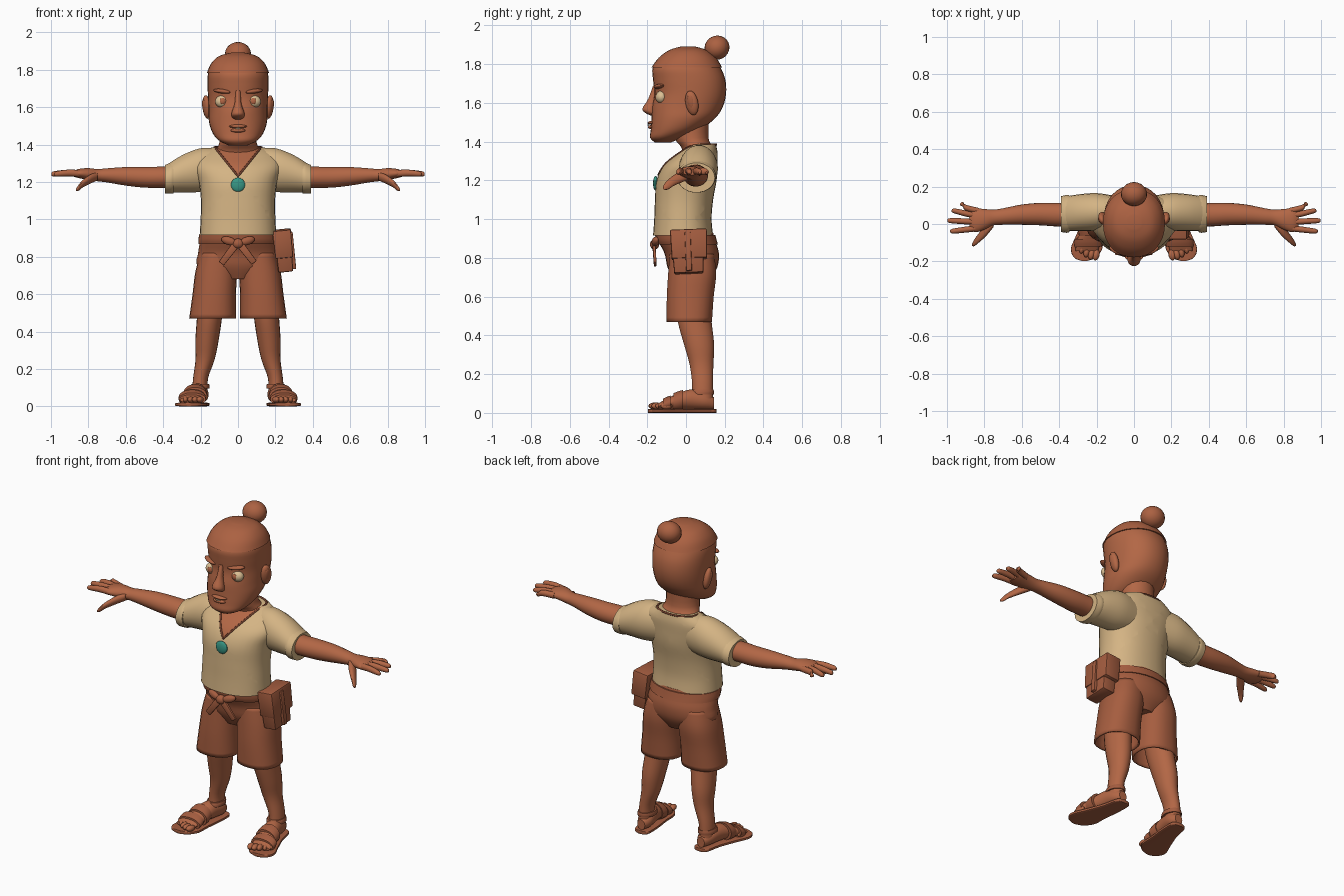
import bpy, bmesh, math
from mathutils import Matrix, Vector, Euler
from mathutils.bvhtree import BVHTree

cube = bpy.data.objects.get("Cube")
if cube:
    bpy.data.objects.remove(cube, do_unlink=True)


def material(name, r, g, b):
    mat = bpy.data.materials.new(name)
    mat.use_nodes = True
    colour = (r, g, b, 1)
    mat.diffuse_color = colour
    shader = next(n for n in mat.node_tree.nodes if n.type == 'BSDF_PRINCIPLED')
    shader.inputs["Base Color"].default_value = colour
    shader.inputs["Roughness"].default_value = .8
    return mat


SKIN = material("warm brown skin", .45, .135, .06)
HAIR = material("brown hair", .41, .12, .054)
CLOTH = material("rust brown cloth", .38, .11, .05)
LEATHER = material("brown leather", .37, .108, .05)
SHIRT = material("cream linen", .66, .455, .23)
EYE = material("pale eye", .72, .53, .3)
CORD = material("dark cord", .17, .05, .025)
TEAL = material("teal stone", .04, .31, .235)


def finish(name, bm, mats, mirror=False, angle=40):
    """Turn a bmesh into a smooth-shaded, optionally mirrored object."""
    bmesh.ops.recalc_face_normals(bm, faces=bm.faces[:])
    mesh = bpy.data.meshes.new(name)
    bm.to_mesh(mesh)
    bm.free()
    for mat in mats:
        mesh.materials.append(mat)
    for poly in mesh.polygons:
        poly.use_smooth = True
    mesh.set_sharp_from_angle(angle=math.radians(angle))
    obj = bpy.data.objects.new(name, mesh)
    bpy.context.scene.collection.objects.link(obj)
    if mirror:
        mod = obj.modifiers.new("Mirror", 'MIRROR')
        mod.use_axis[0] = True
    return obj


def spline(sections, steps):
    """Catmull-Rom interpolation of cross-section tuples."""
    result = []
    last = len(sections) - 1
    for i in range(last):
        a, b = sections[max(i - 1, 0)], sections[i]
        c, d = sections[i + 1], sections[min(i + 2, last)]
        for s in range(steps):
            t = s / steps
            result.append([q + .5 * t * (r - p + t * (2 * p - 5 * q + 4 * r - u
                           + t * (3 * (q - r) + u - p)))
                           for p, q, r, u in zip(a, b, c, d)])
    return result + [list(sections[last])]


def loft_mesh(axis, sections, n=22, steps=4, power=2, caps=True):
    """Sections: position along axis, two centre values, two radii."""
    bm = bmesh.new()
    rings = []
    for t, c1, c2, r1, r2 in spline(sections, steps):
        ring = []
        for k in range(n):
            a = math.tau * k / n
            u, v = [math.copysign(abs(w) ** (2 / power), w) for w in (math.cos(a), math.sin(a))]
            co = [c1 + max(r1, .001) * u, c2 + max(r2, .001) * v]
            co.insert("xyz".index(axis), t)
            ring.append(bm.verts.new(co))
        rings.append(ring)
    for low, high in zip(rings, rings[1:]):
        for k in range(n):
            j = (k + 1) % n
            bm.faces.new((low[k], low[j], high[j], high[k]))
    if caps:
        bm.faces.new(rings[0])
        bm.faces.new(rings[-1])
    return bm


def loft(name, axis, sections, mat, mirror=False, **options):
    return finish(name, loft_mesh(axis, sections, **options), [mat], mirror)


def ball(name, place, size, mat, mirror=False, turn=(0, 0, 0)):
    bm = bmesh.new()
    bmesh.ops.create_uvsphere(bm, u_segments=18, v_segments=12, radius=1,
                              matrix=Matrix.LocRotScale(Vector(place), Euler(turn), Vector(size)))
    return finish(name, bm, [mat], mirror)


def box(name, place, size, mat, turn=(0, 0, 0), taper=1, bevel=.008):
    bm = bmesh.new()
    bmesh.ops.create_cube(bm, size=1)
    for v in bm.verts:
        if v.co.z < 0:
            v.co.xy *= taper
    bm.transform(Matrix.LocRotScale(Vector(place), Euler(turn), Vector(size)))
    bmesh.ops.bevel(bm, geom=bm.edges[:], offset=bevel, segments=2, affect='EDGES', profile=.5)
    return finish(name, bm, [mat])


# Head, hair and neck; head profile gives height, front, back, half width
profile = [(1.395, -.16, -.08, .05), (1.42, -.185, -.02, .1), (1.46, -.182, .07, .135),
           (1.52, -.178, .15, .155), (1.58, -.175, .19, .157), (1.65, -.163, .207, .16),
           (1.72, -.17, .203, .163), (1.78, -.172, .18, .16), (1.83, -.135, .15, .138),
           (1.87, -.08, .1, .095), (1.888, -.02, .04, .03)]
skull = [(z, 0, (f + b) / 2, w, (b - f) / 2) for z, f, b, w in profile]
loft("head", "z", skull, SKIN, n=32, power=2.15)
loft("hair_cap", "z", [(z + .003, x, y, w + .006, d + .006) for z, x, y, w, d in skull[-4:]],
     HAIR, n=32, power=2.15)
ball("hair_bun", (0, .16, 1.885), (.07, .065, .062), HAIR, turn=(.5, 0, 0))
loft("neck", "z", [(1.3, 0, .06, .12, .06), (1.37, 0, .055, .115, .08),
                   (1.42, 0, .03, .098, .087), (1.55, 0, .03, .095, .09)], SKIN)

# Face
loft("nose", "z", [(1.535, 0, -.17, .018, .012), (1.548, 0, -.18, .033, .03),
                   (1.57, 0, -.19, .034, .036), (1.62, 0, -.172, .018, .024),
                   (1.69, 0, -.158, .013, .012)], SKIN, n=14)
ball("ear", (.167, .03, 1.6), (.022, .034, .064), SKIN, True, (.15, .15, -.3))
ball("ear_hollow", (.182, .024, 1.605), (.008, .018, .038), HAIR, True, (.15, .15, -.3))
ball("eye", (.085, -.127, 1.63), (.038, .03, .033), EYE, True)
ball("iris", (.082, -.152, 1.632), (.016, .008, .017), SKIN, True)
ball("eyebrow", (.085, -.14, 1.685), (.05, .022, .012), HAIR, True, (0, -.12, .35))
ball("upper_lip", (0, -.177, 1.497), (.048, .021, .01), SKIN)
ball("lower_lip", (0, -.176, 1.475), (.04, .02, .011), SKIN)
ball("teeth", (0, -.195, 1.486), (.018, .004, .004), EYE)

# Shirt body with a V neckline cut into its front
bm = loft_mesh("z", [(.915, 0, -.015, .205, .155), (1, 0, -.016, .2, .148), (1.1, 0, -.01, .198, .15),
                     (1.2, 0, .003, .21, .155), (1.28, 0, .025, .235, .137),
                     (1.34, 0, .06, .215, .103), (1.385, 0, .085, .14, .07)], n=32, power=2.2)
apex, slope = 1.23, .8
for side in (1, -1):
    bmesh.ops.bisect_plane(bm, geom=bm.verts[:] + bm.edges[:] + bm.faces[:],
                           plane_co=(0, 0, apex), plane_no=(side, 0, -slope))
for face in bm.faces:
    c = face.calc_center_median()
    if c.z > apex + abs(c.x) / slope and c.y < .06:
        face.material_index = 1
bm.normal_update()
surface = BVHTree.FromBMesh(bm)
finish("shirt_body", bm, [SHIRT, SKIN])
loft("sleeve", "x", [(.1, .07, 1.27, .08, .11), (.2, .065, 1.263, .1, .118),
                     (.3, .06, 1.243, .098, .1), (.385, .053, 1.215, .09, .074)], SHIRT, True)
loft("sleeve_cuff", "x", [(.345, .055, 1.222, .098, .084), (.36, .054, 1.22, .101, .084),
                          (.39, .053, 1.214, .096, .077)], SHIRT, True)

# Cord around the neckline, laid on the shirt, with a pendant
front = []
for i in range(-8, 9):
    x = .115 * i / 8
    z = apex + abs(x) / slope
    hit = surface.ray_cast(Vector((x, -1, z)), Vector((0, 1, 0)))[0]
    if hit:
        front.append(hit)
back = [Vector((.125 * math.cos(a), .085 + .07 * math.sin(a), 1.385))
        for a in [math.pi * k / 8 for k in range(9)]]
curve = bpy.data.curves.new("neck_cord", 'CURVE')
curve.dimensions = '3D'
curve.bevel_depth = .006
curve.bevel_resolution = 2
curve.materials.append(CORD)
path = curve.splines.new('POLY')
points = front + back
path.points.add(len(points) - 1)
for point, co in zip(path.points, points):
    point.co = (*co, 1)
path.use_cyclic_u = True
bpy.context.scene.collection.objects.link(bpy.data.objects.new("neck_cord", curve))
ball("pendant", (0, -.157, 1.185), (.038, .013, .038), TEAL)

# Arms, fingers and thumbs
loft("arm_and_palm", "x", [(.3, .055, 1.225, .06, .058), (.4, .05, 1.225, .063, .057),
                           (.5, .053, 1.225, .06, .056), (.6, .05, 1.23, .054, .05),
                           (.7, .04, 1.235, .044, .038), (.75, .035, 1.236, .042, .033),
                           (.8, .025, 1.242, .055, .032), (.85, .02, 1.245, .064, .025),
                           (.88, .025, 1.243, .045, .015)], SKIN, True)
fingers = {"little": (.07, .93, .105), "ring": (.042, .975, .07),
           "middle": (.01, .998, .018), "index": (-.022, .983, -.038)}
for label, (start, tip, end) in fingers.items():
    mid = (start + end) / 2
    loft(label + "_finger", "x", [(.83, start, 1.243, .016, .018), (.9, mid, 1.248, .016, .018),
                                  (tip - .015, end, 1.243, .013, .014),
                                  (tip, end, 1.24, .005, .006)], SKIN, True, n=12)
loft("thumb", "x", [(.75, .01, 1.23, .025, .022), (.79, -.03, 1.215, .034, .025),
                    (.83, -.075, 1.19, .025, .02), (.853, -.1, 1.168, .018, .016),
                    (.865, -.112, 1.158, .006, .006)], SKIN, True, n=14)

# Shorts, belt and bow
hips = [(.68, 0, .03, .1, .09), (.75, 0, .033, .215, .128), (.82, 0, .03, .213, .14),
        (.88, 0, .008, .204, .147), (.93, 0, -.008, .2, .148)]
loft("shorts_hips", "z", hips, CLOTH, n=28)
leg = loft("shorts_leg", "z", [(.47, .136, .017, .125, .118), (.6, .127, .022, .116, .122),
                               (.72, .116, .032, .112, .125), (.82, .1, .03, .1, .115)],
           CLOTH, True, power=2.3, caps=False)
shell = leg.modifiers.new("Thickness", 'SOLIDIFY')
shell.thickness = .01
loft("belt", "z", [(.868, 0, .01, .212, .155), (.89, 0, .002, .212, .157),
                   (.918, 0, -.004, .208, .156)], CLOTH, n=28)
ball("belt_knot", (0, -.162, .87), (.03, .024, .027), CLOTH)
ball("bow_loop", (.05, -.158, .885), (.042, .018, .022), CLOTH, True, (0, -.3, .2))
for side, length in ((-1, .13), (1, .12)):
    box("belt_tail", (side * .05, -.162, .815), (.04, .016, length), CLOTH,
        (.05, -side * .65, 0), .85, .005)

# Pouch on the left hip
box("pouch_body", (.245, .01, .83), (.09, .17, .22), LEATHER, (.04, -.1, 0), .88)
box("pouch_flap", (.24, .015, .87), (.1, .19, .15), LEATHER, (.04, -.1, 0), .96)
box("pouch_strap", (.255, .012, .83), (.094, .03, .2), LEATHER, (.04, -.1, 0), 1, .004)

# Lower legs and feet
loft("lower_leg", "z", [(.06, .205, .085, .042, .055), (.15, .2, .085, .04, .054),
                        (.25, .176, .08, .051, .062), (.35, .166, .068, .062, .078),
                        (.47, .153, .045, .067, .088), (.6, .14, .03, .07, .09)], SKIN, True)
foot = [(.145, .2, .05, .025, .03), (.1, .203, .062, .046, .045), (.03, .215, .07, .05, .052),
        (-.04, .23, .06, .056, .042), (-.1, .245, .045, .064, .028), (-.145, .252, .034, .06, .014)]
loft("foot", "y", foot, SKIN, True)
for i in range(5):
    ball("toe", (.203 + .025 * i, -.165 + .004 * i * i, .036),
         (.019 - .0015 * i, .03, .017), SKIN, True, (0, 0, .2))

# Sandals: sole, foot straps and ankle strap
loft("sandal_sole", "y", [(.158, .2, .01, .015, .01), (.14, .2, .01, .045, .01),
                          (.05, .21, .01, .056, .01), (-.05, .235, .01, .07, .01),
                          (-.13, .253, .01, .084, .01), (-.18, .262, .01, .058, .01),
                          (-.197, .265, .01, .015, .01)], LEATHER, True, power=5)
for i, wide in ((3, .025), (4, .02)):
    y, x, z, w, h = foot[i]
    loft("sandal_strap", "y", [(y - wide, x, z - .006, w + .009, h + .006),
                               (y, x, z, w + .01, h + .01),
                               (y + wide, x, z + .006, w + .008, h + .011)], LEATHER, True)
loft("ankle_strap", "z", [(.095, .203, .078, .05, .066), (.108, .202, .08, .05, .065),
                          (.12, .201, .082, .046, .061)], LEATHER, True)
